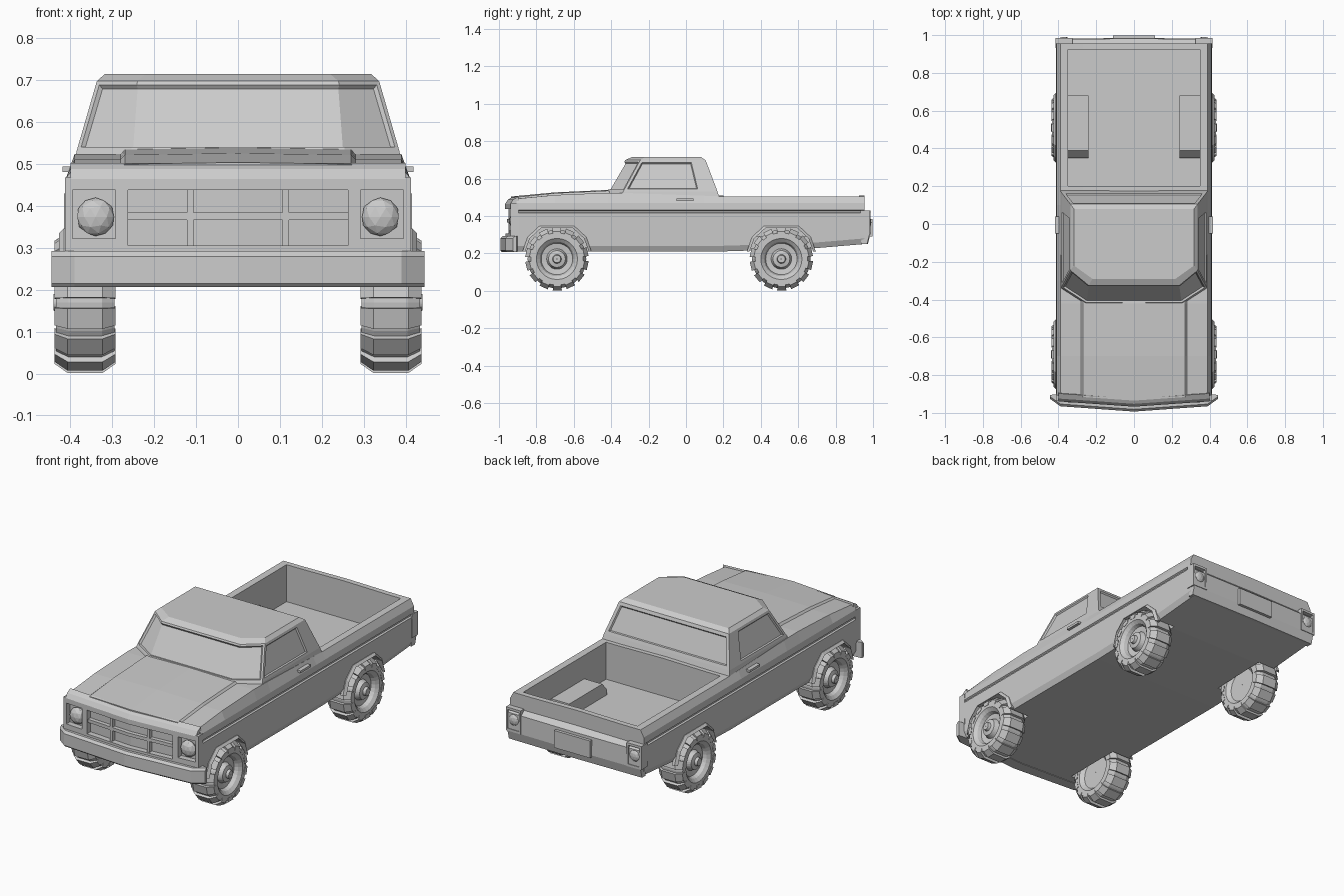
import bpy, bmesh, math
from mathutils import Vector

if "Cube" in bpy.data.objects:
    bpy.data.objects.remove(bpy.data.objects["Cube"])

grey = bpy.data.materials.new("plain_grey")
grey.use_nodes = True
GREY = (0.6, 0.6, 0.6, 1)
grey.diffuse_color = GREY
grey.node_tree.nodes["Principled BSDF"].inputs["Base Color"].default_value = GREY


def finish(name, bm, mirror=False):
    bmesh.ops.recalc_face_normals(bm, faces=bm.faces)
    mesh = bpy.data.meshes.new(name)
    bm.to_mesh(mesh)
    bm.free()
    mesh.materials.append(grey)
    obj = bpy.data.objects.new(name, mesh)
    bpy.context.collection.objects.link(obj)
    if mirror:
        obj.modifiers.new("mirror", 'MIRROR').merge_threshold = 0.0005
    return obj


def loft(name, rings, closed=True, loop=False, mirror=False, insets=()):
    """Skin a list of equal rings; closed joins each ring, loop joins last to first."""
    bm = bmesh.new()
    vs = [[bm.verts.new(p) for p in r] for r in rings]
    n = len(rings[0])
    sides = []
    for a in range(len(vs) if loop else len(vs) - 1):
        r, s = vs[a], vs[(a + 1) % len(vs)]
        for i in range(n if closed else n - 1):
            k = (i + 1) % n
            sides.append(bm.faces.new((r[i], r[k], s[k], s[i])))
    if not loop:
        bm.faces.new(vs[0])
        bm.faces.new(vs[-1])
    bmesh.ops.recalc_face_normals(bm, faces=bm.faces)
    for ids, thick, depth in insets:
        group = [sides[i] for i in ids]
        # a narrow frame, then the pane sunk inside it
        bmesh.ops.inset_region(bm, faces=group, thickness=thick, use_even_offset=True)
        bmesh.ops.inset_region(bm, faces=group, thickness=0.005, depth=-depth,
                               use_even_offset=True)
    return finish(name, bm, mirror)


def prism(name, poly, xs, sweep=0.0, mirror=True):
    """Extrude a (y, z) outline along x, optionally swept back away from the middle."""
    return loft(name, [[(x, y + sweep * abs(x), z) for y, z in poly] for x in xs],
                mirror=mirror)


def box(name, xs, ys, zs, sweep=0.0, mirror=True):
    (a, b), (c, d) = ys, zs
    return prism(name, [(a, c), (b, c), (b, d), (a, d)], xs, sweep, mirror)


SWEEP = 0.07


# Main body: half cross-sections along the length, mirrored
def section(y, low, fender, hood, sweep=0.0):
    half = [(0, low), (0.395, low), (0.41, low + 0.03), (0.413, 0.415), (0.404, 0.419),
            (0.404, 0.427), (0.412, 0.432), (0.41, 0.468), (0.39, fender),
            (0.28, fender), (0.27, hood), (0, hood + 0.004)]
    return [(x, y + sweep * x, z) for x, z in half]


body = loft("body", [
    section(-0.935, 0.21, 0.492, 0.500, SWEEP),
    section(-0.70, 0.21, 0.512, 0.522),
    section(-0.42, 0.21, 0.524, 0.535),
    section(-0.30, 0.21, 0.522, 0.528),
    section(0.10, 0.21, 0.508, 0.508),
    section(0.18, 0.21, 0.505, 0.505),
    section(0.66, 0.225, 0.505, 0.505),
    section(0.955, 0.25, 0.505, 0.505)], closed=False, mirror=True)

# Cut the load bed and the wheel arches
FRONT, REAR = -0.69, 0.51
arch = [(-0.17, 0.21), (-0.145, 0.28), (-0.085, 0.335), (0.085, 0.335),
        (0.145, 0.28), (0.17, 0.21)]
cutters = [box("bed_cutter", (-0.35, 0.35), (0.2, 0.925), (0.30, 0.7), mirror=False)]
for y in (FRONT, REAR):
    outline = [(y + a, z) for a, z in arch]
    outline = [(outline[0][0], 0.1)] + outline + [(outline[-1][0], 0.1)]
    for s in (-1, 1):
        cutters.append(prism("arch_cutter", outline, (s * 0.29, s * 0.5), mirror=False))
for c in cutters:
    c.hide_render = True
    cut = body.modifiers.new("cut", 'BOOLEAN')
    cut.operation, cut.solver, cut.object = 'DIFFERENCE', 'EXACT', c
graph = bpy.context.evaluated_depsgraph_get()
cut_mesh = bpy.data.meshes.new_from_object(body.evaluated_get(graph))
body.modifiers.clear()
body.data = cut_mesh
for c in cutters:
    bpy.data.objects.remove(c)

# Arch lips and wheel housings in the bed
for label, y in (("front", FRONT), ("rear", REAR)):
    rings = []
    for a, z in arch:
        out = Vector((a, z - 0.2)).normalized() * 0.014
        b, top = y + a + out.x, z + out.y
        rings.append([(0.40, y + a, z), (0.427, y + a, z), (0.415, b, top), (0.40, b, top)])
    loft(label + "_arch_lip", rings, mirror=True)
prism("bed_wheel_housing",
      [(0.35, 0.29), (0.68, 0.29), (0.68, 0.375), (0.39, 0.375), (0.35, 0.33)], (0.24, 0.36))


# Cab with sunken windows
def cab_ring(z, front_x, side_x, ys):
    half = [(front_x, ys[0])] + [(side_x, y) for y in ys[1:]]
    return [(x, y, z) for x, y in half] + [(-x, y, z) for x, y in reversed(half)]


loft("cab", [
    cab_ring(0.495, 0.26, 0.392, (-0.435, -0.35, 0.085, 0.18)),
    cab_ring(0.532, 0.255, 0.385, (-0.42, -0.335, 0.08, 0.168)),
    cab_ring(0.698, 0.24, 0.337, (-0.325, -0.245, 0.04, 0.105)),
    cab_ring(0.715, 0.22, 0.318, (-0.29, -0.22, 0.03, 0.08))],
    insets=[((14, 15, 8), 0.010, 0.010), ((9,), 0.014, 0.008),
            ((13,), 0.014, 0.008), ((11,), 0.018, 0.008)])
box("door_handle", (0.395, 0.419), (-0.05, 0.04), (0.481, 0.494))

# Nose, grille and headlights
prism("nose", [(-0.967, 0.438), (-0.967, 0.465), (-0.952, 0.488), (-0.925, 0.503),
               (-0.91, 0.438)], (0, 0.27, 0.40), SWEEP)
FACE = (-0.966, -0.925)
box("lower_front_rail", (0, 0.41), FACE, (0.285, 0.306), SWEEP)
box("grille_post", (0.262, 0.293), FACE, (0.30, 0.45), SWEEP)
box("fender_edge", (0.395, 0.413), FACE, (0.285, 0.468), SWEEP)
box("headlight_sill", (0.29, 0.40), FACE, (0.30, 0.322), SWEEP)
BAR = (-0.957, -0.925)
box("grille_crossbar", (0, 0.27), BAR, (0.366, 0.384), SWEEP)
box("grille_divider", (0.106, 0.122), BAR, (0.30, 0.44), SWEEP)


def lamp(name, radius, flat, place):
    bm = bmesh.new()
    bmesh.ops.create_icosphere(bm, subdivisions=2, radius=radius)
    for v in bm.verts:
        v.co = Vector((v.co.x, v.co.y * flat, v.co.z)) + Vector(place)
    return finish(name, bm, True)


lamp("headlight", 0.046, 0.6, (0.34, -0.918, 0.374))

# Front bumper with swept tips
loft("front_bumper", [
    [(x, y + 0.012, 0.293), (x, y, 0.28), (x, y, 0.215), (x, y + 0.008, 0.207),
     (x, back, 0.207), (x, back, 0.293)]
    for x, y, back in ((0, -0.993, -0.92), (0.39, -0.965, -0.90), (0.445, -0.925, -0.905))],
    mirror=True)

# Tail: lower panel, lights and number plate panel
prism("rear_panel", [(0.94, 0.25), (0.972, 0.25), (0.985, 0.30), (0.982, 0.40),
                     (0.95, 0.43)], (0, 0.33, 0.408), -0.01)
LIGHT = (0.94, 0.992)
for z in (0.30, 0.417):
    box("tail_light_edge", (0.325, 0.415), LIGHT, (z, z + 0.013), -0.02)
for x in (0.325, 0.405):
    box("tail_light_side", (x, x + 0.01), LIGHT, (0.30, 0.43), -0.02)
lamp("tail_light_lens", 0.032, 0.5, (0.37, 0.975, 0.365))
box("plate_panel", (0, 0.11), (0.975, 0.998), (0.29, 0.385))


# Wheels: lathed tyre and rim plus a ring of tread blocks
MID = 0.365
AXLE = 0.17


def spin(profile, angle, y):
    return [(MID + w, y + r * math.cos(angle), AXLE + r * math.sin(angle))
            for w, r in profile]


tyre = [(-0.05, 0.002), (-0.05, 0.09), (-0.07, 0.11), (-0.07, 0.14), (-0.04, 0.157),
        (0.04, 0.157), (0.07, 0.14), (0.07, 0.11), (0.055, 0.092), (0.035, 0.084),
        (0.03, 0.055), (0.055, 0.045), (0.06, 0.024), (0.075, 0.02), (0.075, 0.002)]
block = [(-0.073, 0.125), (-0.073, 0.148), (-0.042, 0.17), (0.042, 0.17),
         (0.073, 0.148), (0.073, 0.125), (0.04, 0.14), (-0.04, 0.14)]
BLOCKS = 14
step = 2 * math.pi / BLOCKS
for label, y in (("front", FRONT), ("rear", REAR)):
    loft(label + "_wheel", [spin(tyre, step * i / 2, y) for i in range(2 * BLOCKS)],
         loop=True, mirror=True)
    for i in range(BLOCKS):
        loft(label + "_tread_block", [spin(block, step * (i + f), y) for f in (0.2, 0.85)],
             mirror=True)
